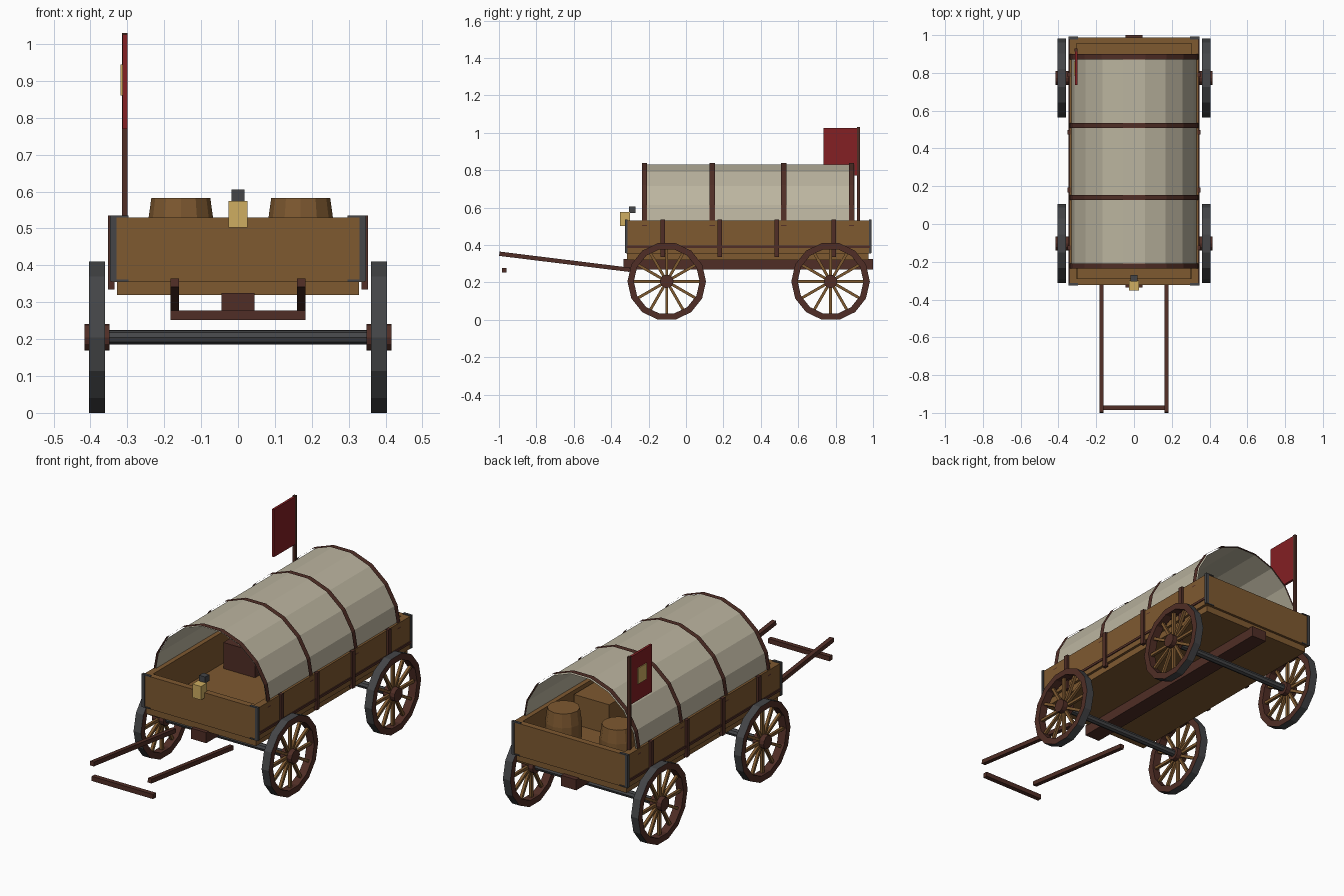
import bpy, bmesh, math
from mathutils import Vector, Matrix

if "Cube" in bpy.data.objects:
    bpy.data.objects.remove(bpy.data.objects["Cube"], do_unlink=True)


def material(name, rgb):
    m = bpy.data.materials.new(name)
    m.use_nodes = True
    m.diffuse_color = (*rgb, 1)
    m.node_tree.nodes["Principled BSDF"].inputs["Base Color"].default_value = (*rgb, 1)
    return m


WOOD = material("wood", (0.21, 0.10, 0.03))
DARK = material("dark wood", (0.08, 0.027, 0.019))
CANVAS = material("canvas", (0.50, 0.46, 0.35))
IRON = material("iron", (0.058, 0.06, 0.064))
RED = material("red cloth", (0.23, 0.014, 0.017))
GOLD = material("brass", (0.62, 0.42, 0.12))


def finish(name, bm, *mats):
    mesh = bpy.data.meshes.new(name)
    bm.to_mesh(mesh)
    bm.free()
    for m in mats:
        mesh.materials.append(m)
    ob = bpy.data.objects.new(name, mesh)
    bpy.context.collection.objects.link(ob)
    return ob


def box(name, mat, x, y, z):
    """Box from (low, high) ranges on each axis."""
    bm = bmesh.new()
    bmesh.ops.create_cube(bm, size=1)
    ranges = (x, y, z)
    for v in bm.verts:
        v.co = [(lo + hi) / 2 + c * (hi - lo) for c, (lo, hi) in zip(v.co, ranges)]
    return finish(name, bm, mat)


def add_bar(bm, start, end, w):
    """Square bar between two points."""
    start, end = Vector(start), Vector(end)
    d = end - start
    mat = (Matrix.Translation((start + end) / 2) @ d.to_track_quat('Z', 'Y').to_matrix().to_4x4()
           @ Matrix.Diagonal((w, w, d.length, 1)))
    bmesh.ops.create_cube(bm, size=1, matrix=mat)


def lathe(name, profile, segs, mats, closed=False, caps=True, rule=None):
    """Turn (along, radius) points about the x axis."""
    bm = bmesh.new()
    rings = [[bm.verts.new((a, r * math.cos(t), r * math.sin(t)))
              for t in (2 * math.pi * i / segs for i in range(segs))] for a, r in profile]
    pairs = list(zip(rings, rings[1:])) + ([(rings[-1], rings[0])] if closed else [])
    for k, (p, q) in enumerate(pairs):
        for i in range(segs):
            j = (i + 1) % segs
            f = bm.faces.new((p[i], p[j], q[j], q[i]))
            f.material_index = rule(k) if rule else 0
    if caps and not closed:
        bm.faces.new(rings[0])
        bm.faces.new(rings[-1])
    bmesh.ops.recalc_face_normals(bm, faces=bm.faces)
    return finish(name, bm, *mats)


def arch(name, mat, radius, y0, y1, base=0.5, segs=9):
    """Open half-cylinder sheet."""
    bm = bmesh.new()
    rows = [[bm.verts.new((radius * math.cos(math.pi * i / segs), y,
                           base + radius * math.sin(math.pi * i / segs)))
             for i in range(segs + 1)] for y in (y0, y1)]
    for i in range(segs):
        bm.faces.new((rows[0][i], rows[1][i], rows[1][i + 1], rows[0][i + 1]))
    bmesh.ops.recalc_face_normals(bm, faces=bm.faces)
    ob = finish(name, bm, mat)
    if ob.data.polygons[segs // 2].normal.z < 0:
        ob.data.flip_normals()


# Wagon bed
box("floor", WOOD, (-0.328, 0.328), (-0.315, 0.975), (0.32, 0.36))
box("front_board", WOOD, (-0.342, 0.342), (-0.322, -0.288), (0.355, 0.53))
box("back_board", WOOD, (-0.342, 0.342), (0.955, 0.988), (0.355, 0.53))
box("centre_beam", DARK, (-0.045, 0.045), (-0.335, 1.0), (0.268, 0.325))
box("bench", WOOD, (-0.30, 0.30), (-0.288, -0.225), (0.46, 0.485))

for side, label in ((1, "left"), (-1, "right")):
    def span(a, b):
        return tuple(sorted((a * side, b * side)))

    # Side walls with rail, stakes and corner irons
    box(label + "_side_board", WOOD, span(0.305, 0.342), (-0.32, 0.985), (0.355, 0.53))
    box(label + "_side_rail", DARK, span(0.34, 0.347), (-0.318, 0.983), (0.384, 0.397))
    for y in (-0.125, 0.18, 0.485, 0.79):
        box(label + "_stake", DARK, span(0.335, 0.353), (y - 0.012, y + 0.012), (0.335, 0.535))
    for y, out in ((-0.322, -1), (0.988, 1)):
        ys = tuple(sorted((y - out * 0.01, y + out * 0.004)))
        box(label + "_corner_iron", IRON, span(0.330, 0.347), ys, (0.358, 0.534))
        for z in (0.356, 0.529):
            box(label + "_iron_strap", IRON, span(0.297, 0.346), ys, (z, z + 0.006))

    # Draft shafts
    bm = bmesh.new()
    add_bar(bm, (0.172 * side, -0.998, 0.353), (0.172 * side, -0.30, 0.267), 0.023)
    finish(label + "_shaft", bm, DARK)

    # Wheels
    for y, end in ((-0.103, "front"), (0.773, "back")):
        place = Vector((0.382 * side, y, 0.205))
        name = label + "_" + end
        rim = lathe(name + "_rim", [(-0.022, 0.21), (0.022, 0.21), (0.022, 0.176), (-0.022, 0.176)],
                    14, (DARK, IRON), closed=True, rule=lambda k: 1 if k == 0 else 0)
        hub = lathe(name + "_hub", [(-0.034, 0.036), (0.034, 0.036)], 12, (DARK,))
        bm = bmesh.new()
        for i in range(12):
            t = math.tau * i / 12
            d = Vector((0, math.cos(t), math.sin(t)))
            add_bar(bm, d * 0.025, d * 0.18, 0.015)
        spokes = finish(name + "_spokes", bm, WOOD)
        for ob in (rim, hub, spokes):
            ob.location = place

# Axles and the loose crossbar
for y in (-0.103, 0.773):
    axle = lathe("axle", [(-0.36, 0.019), (0.36, 0.019)], 8, (IRON,))
    axle.location = (0, y, 0.205)
box("shaft_crossbar", DARK, (-0.183, 0.183), (-0.985, -0.96), (0.252, 0.277))

# Canvas cover and hoops
arch("canvas_cover", CANVAS, 0.335, -0.23, 0.90)
for y in (-0.222, 0.14, 0.522, 0.885):
    arch("cover_hoop", DARK, 0.343, y - 0.014, y + 0.014)

# Cargo
for x in (0.17, -0.155):
    barrel = lathe("barrel", [(0, 0.078), (0.07, 0.09), (0.15, 0.09), (0.222, 0.08)], 12, (WOOD,))
    barrel.rotation_euler = (0, -math.pi / 2, 0)
    barrel.location = (x, 0.80, 0.36)
box("crate", WOOD, (0.08, 0.29), (0.32, 0.54), (0.36, 0.52))
box("chest", DARK, (-0.27, -0.08), (0.26, 0.44), (0.36, 0.50))

# Lantern on the front board
box("lantern", GOLD, (-0.026, 0.026), (-0.352, -0.30), (0.502, 0.575))
box("lantern_cap", IRON, (-0.018, 0.018), (-0.305, -0.27), (0.572, 0.606))

# Flag
box("flag_pole", DARK, (-0.315, -0.300), (0.914, 0.929), (0.36, 1.03))
box("flag", RED, (-0.313, -0.300), (0.735, 0.918), (0.77, 1.026))
box("flag_emblem", GOLD, (-0.318, -0.312), (0.785, 0.86), (0.86, 0.945))
